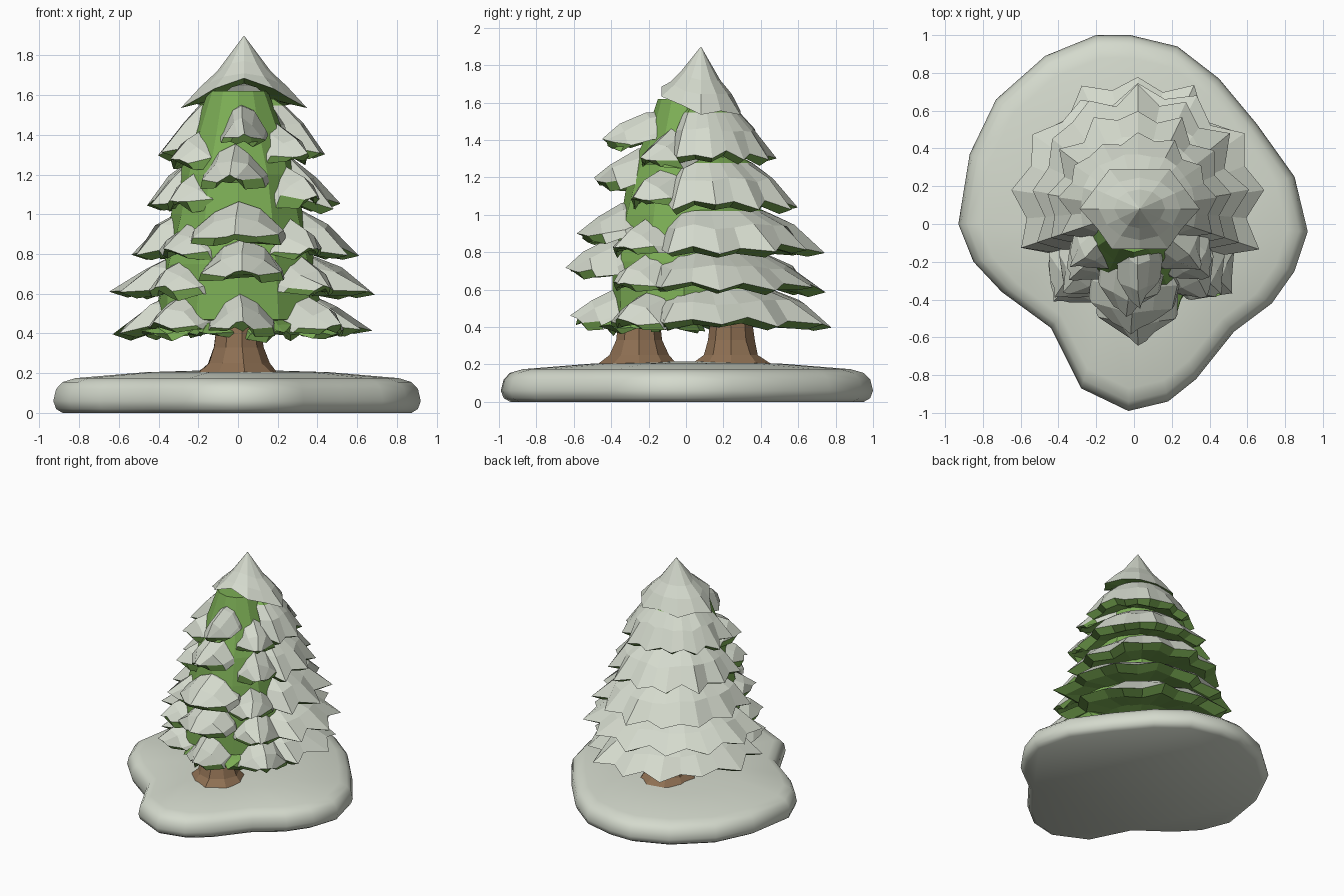
import bpy, bmesh, math, random
from mathutils import Vector

if "Cube" in bpy.data.objects:
    bpy.data.objects.remove(bpy.data.objects["Cube"])

random.seed(4)
CX, CY = 0.02, 0.08          # tree axis


def mat(name, rgb):
    m = bpy.data.materials.new(name)
    m.diffuse_color = (*rgb, 1)
    m.use_nodes = True
    m.node_tree.nodes["Principled BSDF"].inputs["Base Color"].default_value = m.diffuse_color
    return m


SNOW = mat("snow", (0.66, 0.70, 0.61))
GREEN = mat("needles", (0.20, 0.42, 0.09))
BARK = mat("bark", (0.27, 0.16, 0.085))


def jit(a):
    return random.uniform(-a, a)


def grid_object(name, rows, mats, row_mats, closed=True, cap=True):
    """Skin a list of equally long point rows; row_mats gives a material per band."""
    bm = bmesh.new()
    vs = [[bm.verts.new(p) for p in r] for r in rows]
    n = len(rows[0])
    for i in range(len(rows) - 1):
        for j in range(n if closed else n - 1):
            k = (j + 1) % n
            f = bm.faces.new((vs[i][j], vs[i][k], vs[i + 1][k], vs[i + 1][j]))
            f.material_index = row_mats[i]
    if cap:
        for r, m in ((vs[0], row_mats[0]), (vs[-1], row_mats[-1])):
            bm.faces.new(r).material_index = m
    bmesh.ops.remove_doubles(bm, verts=bm.verts, dist=0.0005)
    bmesh.ops.recalc_face_normals(bm, faces=bm.faces)
    me = bpy.data.meshes.new(name)
    bm.to_mesh(me)
    bm.free()
    for m in mats:
        me.materials.append(m)
    ob = bpy.data.objects.new(name, me)
    bpy.context.collection.objects.link(ob)
    return ob


def ring(cx, cy, r, z, n, wob=0.0):
    return [(cx + r * (1 + jit(wob)) * math.cos(2 * math.pi * i / n),
             cy + r * (1 + jit(wob)) * math.sin(2 * math.pi * i / n), z) for i in range(n)]


# Snow mound
outline = [(-.02, 1), (.23, .94), (.45, .77), (.65, .53), (.85, .25), (.92, -.04), (.85, -.25),
           (.73, -.42), (.53, -.57), (.33, -.82), (.18, -.94), (-.03, -.99), (-.28, -.87),
           (-.44, -.55), (-.7, -.36), (-.85, -.2), (-.93, 0), (-.87, .37), (-.73, .66),
           (-.47, .89), (-.2, 1)]
levels = [(.95, 0), (.985, .02), (1, .06), (.985, .12), (.95, .155), (.88, .175), (.5, .205), (.15, .215)]
mound = grid_object("snow_mound", [[(x * s, y * s, z) for x, y in outline] for s, z in levels],
                    [SNOW], [0] * len(levels))
for p in mound.data.polygons:
    p.use_smooth = p.normal.z > -0.9
mound.data.set_sharp_from_angle(angle=math.radians(45))

# Two flared trunks
for name, y in (("front_trunk", -.25), ("back_trunk", .24)):
    grid_object(name, [ring(0, y, .23, .18, 9, .12), ring(0, y, .155, .25, 9, .06),
                       ring(0, y, .125, .33, 9, .04), ring(0, y, .105, .5, 9)], [BARK], [0] * 3)

# Green inner body
grid_object("needle_core", [ring(0, -.01, .25, .44, 12, .05), ring(0, -.01, .40, .47, 12, .06),
                            ring(0, -.01, .39, .75, 12, .05), ring(0, -.01, .34, 1.0, 12, .05),
                            ring(0, -.01, .29, 1.2, 12, .05), ring(0, 0, .22, 1.42, 12, .05),
                            ring(0, 0, .15, 1.62, 12)], [GREEN], [0] * 6)


# Wide snowy tiers wrapping sides and back
def tier(name, z, rx, ry, h):
    n = 18
    rows = [[] for _ in range(6)]
    for i in range(n + 1):
        a = math.radians(-32 + 244 * i / n)
        c, s = math.cos(a), math.sin(a)
        point = i % 2 == 1
        k = (1.0 if point else .88) + jit(.04)
        e = z + (0 if point else .03) + jit(.015)
        fade = .8 if i in (0, n) else 1
        prof = [(.40, z + h), (.52, z + h * .88), (.74 + jit(.03), z + h * .55 + jit(.015)),
                (k, e), (k * .86, e - .025 + jit(.01)), (.35, z + .07)]
        for row, (f, pz) in zip(rows, prof):
            row.append((CX + rx * f * fade * c, CY + (ry if s > 0 else rx) * f * fade * s, pz))
    grid_object(name, rows, [SNOW, GREEN], [1, 0, 0, 1, 1], closed=False, cap=False)


for i, (z, rx, ry, h) in enumerate([(.41, .64, .72, .22), (.60, .67, .66, .22), (.80, .58, .66, .25),
                                    (1.04, .50, .53, .27), (1.30, .42, .40, .28)]):
    tier(f"back_tier_{i + 1}", z, rx, ry, h)


# Drooping snow-covered boughs on the front
def bough(name, ang, R, z, w, L=.40, h=.19):
    a = math.radians(ang)
    rad, tan = Vector((math.cos(a), math.sin(a), 0)), Vector((-math.sin(a), math.cos(a), 0))
    top, bot = [], []
    for s, hw, rise, edge in ((0, .34, 1, .5), (.4, .5, .92, .2), (.75, .48, .55, .05), (1, .2, .12, 0)):
        tr, br = [], []
        for t, lift in ((-1, 0), (-.5, .72), (0, 1), (.5, .72), (1, 0)):
            p = Vector((CX, CY, 0)) + rad * (R - L + L * s - .06 * abs(t) * s + jit(.012))
            p += tan * (hw * w * t + jit(.012))
            p.z = z + h * (edge + (rise - edge) * lift) + jit(.012)
            tr.append(p)
            q = p - rad * .03 * s + tan * t * .012
            q.z = z + h * edge * .8 - .03 + lift * .03 + jit(.022)
            br.append(q)
        top.append(tr)
        bot.append(br)
    # each loop goes across the snow and back along the needles
    ob = grid_object(name, [t + b[::-1] for t, b in zip(top, bot)], [SNOW, GREEN], [0] * 3)
    for p in ob.data.polygons:
        p.material_index = 1 if p.normal.z < .12 else 0


centre = [(.53, 1.38, .22), (.58, 1.17, .32), (.66, .88, .46), (.72, .69, .42), (.69, .43, .32)]
for i, (R, z, w) in enumerate(centre):
    bough(f"front_bough_{i + 1}", -93 + jit(4), R, z, w)
sides = [(.47, 1.27, .28), (.53, 1.06, .30), (.60, .82, .33), (.64, .61, .33), (.67, .43, .34)]
for side, ang in (("right", -46), ("left", -134)):
    for i, (R, z, w) in enumerate(sides):
        bough(f"{side}_bough_{i + 1}", ang + jit(5), R, z + jit(.02), w)

# Low green fringe sprays
for i, ang in enumerate((-20, -68, -112, -160)):
    ob_r = .55 + jit(.03)
    bough(f"low_spray_{i + 1}", ang, ob_r, .40, .26, .3, .09)
    for p in bpy.data.objects[f"low_spray_{i + 1}"].data.polygons:
        p.material_index = 1

# Pointed snow cap, lifted at the front
n = 12
rows = [[] for _ in range(5)]
for i in range(n):
    a = 2 * math.pi * i / n + math.radians(-90)
    c, s = math.cos(a), math.sin(a)
    lift = .13 * max(0, -s) ** 2
    k = 1.06 if i % 2 else .92
    zz = 1.535 + lift + (0 if i % 2 else .02)
    r = .30 if s > -.3 else .28
    ry = .23
    for row, (f, z) in zip(rows, ((0, 1.9), (.45, 1.72 + lift * .4), (.72, 1.645 + lift * .5),
                                  (k, zz), (.45, 1.58 + lift * .6))):
        row.append((.03 + r * f * c, CY + ry * f * s, z))
grid_object("snow_cap", rows, [SNOW, GREEN], [0, 0, 0, 1], cap=False)
